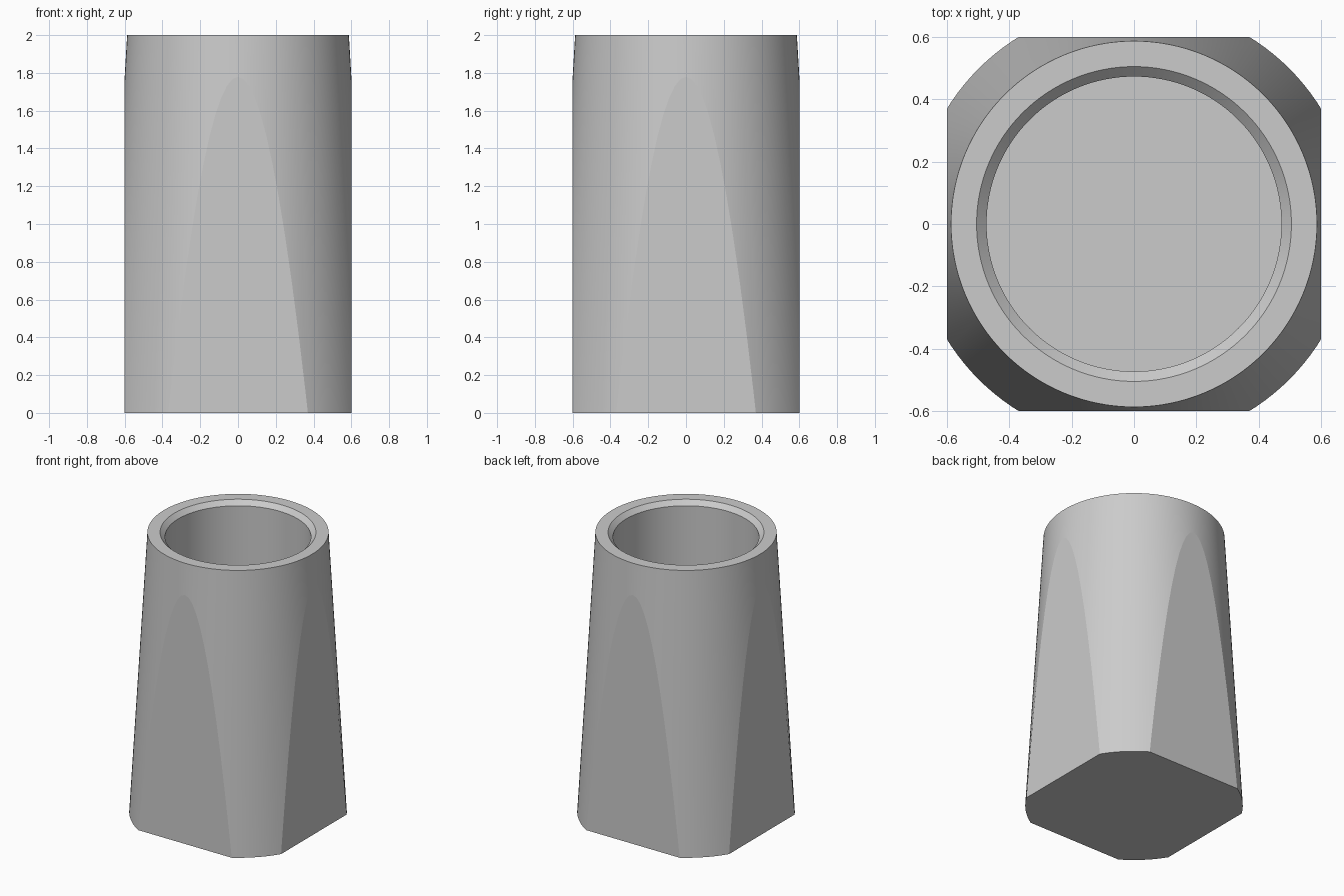
import bpy, bmesh, math
from mathutils import Vector

cube = bpy.data.objects.get("Cube")
if cube:
    bpy.data.objects.remove(cube, do_unlink=True)

HALF = 0.6       # half distance between opposite flats
SEGMENTS = 128

grey = bpy.data.materials.new("plain_grey")
grey.use_nodes = True
colour = (0.6, 0.6, 0.6, 1)
grey.diffuse_color = colour
grey.node_tree.nodes["Principled BSDF"].inputs["Base Color"].default_value = colour

# Lathe profile: tapered outside, flat rim, chamfered straight bore, closed floor
profile = [(0, 0), (0.705, 0), (0.587, 2), (0.505, 2),
           (0.473, 1.968), (0.473, 0.15), (0, 0.15)]
bm = bmesh.new()
points = [bm.verts.new((r, 0, z)) for r, z in profile]
edges = [bm.edges.new(pair) for pair in zip(points, points[1:])]
bmesh.ops.spin(bm, geom=points + edges, cent=(0, 0, 0), axis=(0, 0, 1),
               angle=math.tau, steps=SEGMENTS)
bmesh.ops.remove_doubles(bm, verts=bm.verts[:], dist=1e-4)
bmesh.ops.recalc_face_normals(bm, faces=bm.faces[:])

# Four vertical flats sliced from the tapered body
flats = []
for side in range(4):
    angle = side * math.pi / 2
    normal = Vector((round(math.cos(angle)), round(math.sin(angle)), 0))
    bmesh.ops.bisect_plane(bm, geom=bm.verts[:] + bm.edges[:] + bm.faces[:],
                           dist=1e-5, plane_co=normal * HALF, plane_no=normal,
                           clear_outer=True)
    rim = [e for e in bm.edges if e.is_boundary]
    flats += bmesh.ops.holes_fill(bm, edges=rim, sides=0)["faces"]
bmesh.ops.recalc_face_normals(bm, faces=bm.faces[:])
flat_ids = []
bm.faces.index_update()
for face in flats:
    flat_ids.append(face.index)

mesh = bpy.data.meshes.new("tapered_cup")
bm.to_mesh(mesh)
bm.free()
mesh.materials.append(grey)
cup = bpy.data.objects.new("tapered_cup", mesh)
bpy.context.collection.objects.link(cup)

# Round walls smooth, sliced sides flat
bpy.context.view_layer.objects.active = cup
cup.select_set(True)
bpy.ops.object.shade_smooth_by_angle(angle=math.radians(30))
for i in flat_ids:
    mesh.polygons[i].use_smooth = False
